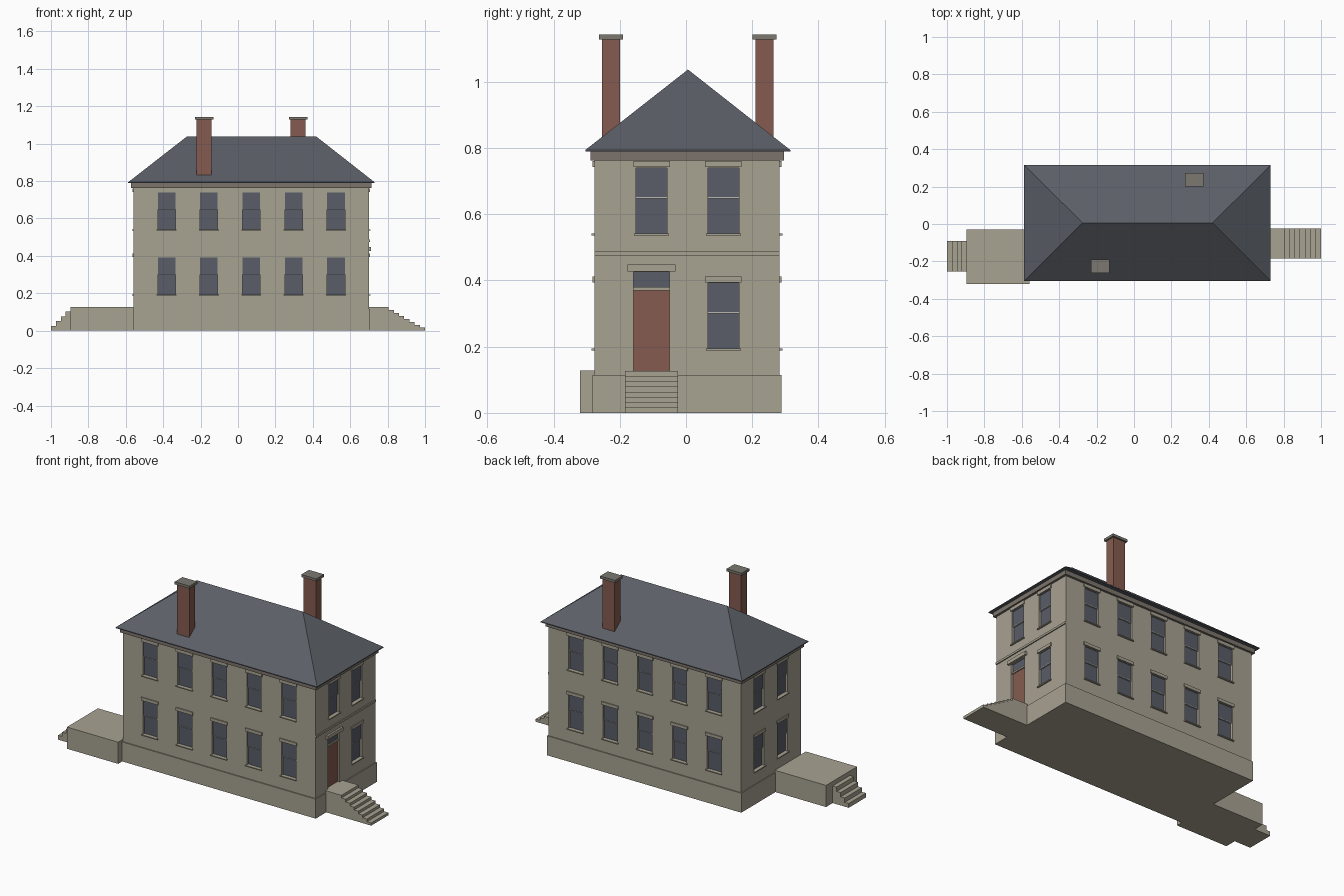
import bpy, bmesh
from mathutils import Vector

cube = bpy.data.objects.get("Cube")
if cube:
    bpy.data.objects.remove(cube)


def material(name, rgb):
    m = bpy.data.materials.new(name)
    m.use_nodes = True
    m.diffuse_color = (*rgb, 1)
    bsdf = next(n for n in m.node_tree.nodes if n.type == "BSDF_PRINCIPLED")
    bsdf.inputs["Base Color"].default_value = (*rgb, 1)
    bsdf.inputs["Roughness"].default_value = 0.9
    return m


STONE = material("pale stone", (0.39, 0.36, 0.285))
SLATE = material("slate", (0.105, 0.115, 0.135))
GLASS = material("window glass", (0.1, 0.11, 0.14))
BRICK = material("red brick", (0.235, 0.105, 0.08))
DOOR = material("red door paint", (0.235, 0.105, 0.08))
CORNICE = material("cornice stone", (0.2, 0.175, 0.15))
CAP = material("chimney cap stone", (0.2, 0.19, 0.165))
TRIM = material("pale window bars", (0.5, 0.48, 0.44))


def finish(name, bm, mat):
    bmesh.ops.recalc_face_normals(bm, faces=bm.faces[:])
    mesh = bpy.data.meshes.new(name)
    bm.to_mesh(mesh)
    bm.free()
    mesh.materials.append(mat)
    ob = bpy.data.objects.new(name, mesh)
    bpy.context.collection.objects.link(ob)
    return ob


def boxes(name, mat, spans):
    """One object from boxes given as (low corner, high corner)."""
    bm = bmesh.new()
    for a, b in spans:
        lo = Vector(map(min, a, b))
        hi = Vector(map(max, a, b))
        for v in bmesh.ops.create_cube(bm, size=1)["verts"]:
            v.co = [(lo[i] + hi[i]) / 2 + v.co[i] * (hi[i] - lo[i]) for i in range(3)]
    return finish(name, bm, mat)


# Outline of the main walls
X0, X1, Y0, Y1 = -0.558, 0.70, -0.276, 0.283
BASE, EAVE, RIDGE = 0.115, 0.793, 1.037
LANDING = 0.127


def on_wall(side, u0, u1, z0, z1, d0, d1):
    """Box on a wall: u runs along it, d is the distance out from it."""
    if side in ("front", "back"):
        y, s = (Y0, -1) if side == "front" else (Y1, 1)
        return (u0, y + s * d0, z0), (u1, y + s * d1, z1)
    x, s = (X0, -1) if side == "left_end" or side == "west" else (X1, 1)
    return (x + s * d0, u0, z0), (x + s * d1, u1, z1)


def ring(grow, z0, z1):
    return [((X0 - grow, Y0 - grow, z0), (X1 + grow, Y1 + grow, z1))]


# Walls, plinth and cornice
walls = boxes("main_walls", STONE, ring(0, 0.0, 0.78))
boxes("plinth", STONE, ring(0.006, 0.0, BASE))
boxes("cornice", CORNICE, ring(0.013, 0.763, EAVE))

# Sash windows on all four walls
LOW, HIGH = 0.194, 0.542
columns = [-0.382 + 0.2265 * i for i in range(5)]
layout = {"front": [(u, z) for u in columns for z in (LOW, HIGH)],
          "back": [(u, z) for u in columns for z in (LOW, HIGH)],
          "west": [(u, z) for u in (-0.104, 0.113) for z in (LOW, HIGH)],
          "east": [(-0.104, HIGH), (0.113, HIGH), (0.113, LOW)]}
HALF, TALL = 0.047, 0.198
cuts = []
for side, windows in layout.items():
    panes, bars, sills, lintels = [], [], [], []
    for u, z in windows:
        a, b, mid, top = u - HALF, u + HALF, z + 0.108, z + TALL
        cuts.append(on_wall(side, a, b, z, top, -0.025, 0.02))
        panes.append(on_wall(side, a, b, z, mid, -0.022, -0.014))
        panes.append(on_wall(side, a, b, mid, top, -0.022, -0.007))
        bars.append(on_wall(side, a, b, mid - 0.002, mid + 0.002, -0.02, -0.005))
        sills.append(on_wall(side, a - 0.006, b + 0.006, z - 0.006, z, -0.02, 0.009))
        lintels.append(on_wall(side, a - 0.008, b + 0.008, top + 0.002,
                               top + (0.02 if z == LOW else 0.021), -0.01, 0.006))
    boxes(side + "_window_panes", GLASS, panes)
    boxes(side + "_window_bars", TRIM, bars)
    boxes(side + "_window_sills", STONE, sills)
    boxes(side + "_window_lintels", STONE, lintels)

# Entrance door with transom light and hood
DA, DB = -0.159, -0.05
cuts.append(on_wall("east", DA, DB, LANDING, 0.426, -0.025, 0.02))
boxes("door", DOOR, [on_wall("east", DA, DB, LANDING, 0.37, -0.022, -0.012)])
boxes("door_head_bar", STONE, [on_wall("east", DA, DB, 0.37, 0.38, -0.022, -0.006)])
boxes("transom_light", GLASS, [on_wall("east", DA, DB, 0.38, 0.426, -0.022, -0.012)])
boxes("door_hood", STONE, [on_wall("east", DA - 0.018, DB + 0.018, 0.427, 0.448, -0.01, 0.012)])
boxes("string_course", STONE, [on_wall("east", Y0, Y1, 0.475, 0.487, -0.01, 0.006)])

# Cut the openings into the walls
cutter = boxes("opening_cutter", STONE, cuts)
cutter.hide_render = True
mod = walls.modifiers.new("openings", "BOOLEAN")
mod.object = cutter
mod.operation = "DIFFERENCE"
mod.solver = "EXACT"
bpy.context.view_layer.objects.active = walls
bpy.ops.object.modifier_apply(modifier=mod.name)
bpy.data.objects.remove(cutter)

# Hipped roof with a thin eave slab
bm = bmesh.new()
RX0, RX1, RY0, RY1 = -0.587, 0.73, -0.304, 0.315
corners = [(RX0, RY0), (RX1, RY0), (RX1, RY1), (RX0, RY1)]
under = [bm.verts.new((x, y, EAVE - 0.004)) for x, y in corners]
eave = [bm.verts.new((x, y, EAVE + 0.001)) for x, y in corners]
r0, r1 = [bm.verts.new((x, 0.006, RIDGE)) for x in (-0.275, 0.42)]
bm.faces.new(under)
for i in range(4):
    j = (i + 1) % 4
    bm.faces.new((under[i], under[j], eave[j], eave[i]))
bm.faces.new((eave[0], eave[1], r1, r0))
bm.faces.new((eave[1], eave[2], r1))
bm.faces.new((eave[2], eave[3], r0, r1))
bm.faces.new((eave[3], eave[0], r0))
finish("hipped_roof", bm, SLATE)

# Chimneys with projecting caps
for name, cx, cy in (("front", -0.181, -0.227), ("back", 0.322, 0.237)):
    boxes(name + "_chimney", BRICK, [((cx - 0.04, cy - 0.027, 0.796), (cx + 0.04, cy + 0.027, 1.129))])
    boxes(name + "_chimney_cap", CAP, [((cx - 0.049, cy - 0.036, 1.128), (cx + 0.049, cy + 0.036, 1.143))])


def stair(name, wall_x, top_x, end_x, y0, y1, treads):
    """Solid landing and flight, extruded across y from a stepped profile."""
    run, rise = (end_x - top_x) / treads, LANDING / (treads + 1)
    pts = [(wall_x, 0), (wall_x, LANDING)]
    for i in range(treads + 1):
        x, z = top_x + run * i, LANDING - rise * i
        pts += [(x, z), (x, z - rise)]
    bm = bmesh.new()
    face = bm.faces.new([bm.verts.new((x, y0, z)) for x, z in pts])
    moved = bmesh.ops.extrude_face_region(bm, geom=[face])["geom"]
    verts = [g for g in moved if isinstance(g, bmesh.types.BMVert)]
    bmesh.ops.translate(bm, verts=verts, vec=(0, y1 - y0, 0))
    finish(name, bm, STONE)


# Entrance stair, side terrace and its steps
stair("entrance_stair", 0.69, 0.805, 1.0, -0.184, -0.024, 7)
boxes("terrace", STONE, [((-0.895, -0.32, 0), (-0.56, -0.03, LANDING + 0.001))])
stair("terrace_steps", -0.88, -0.895, -1.0, -0.253, -0.092, 4)
